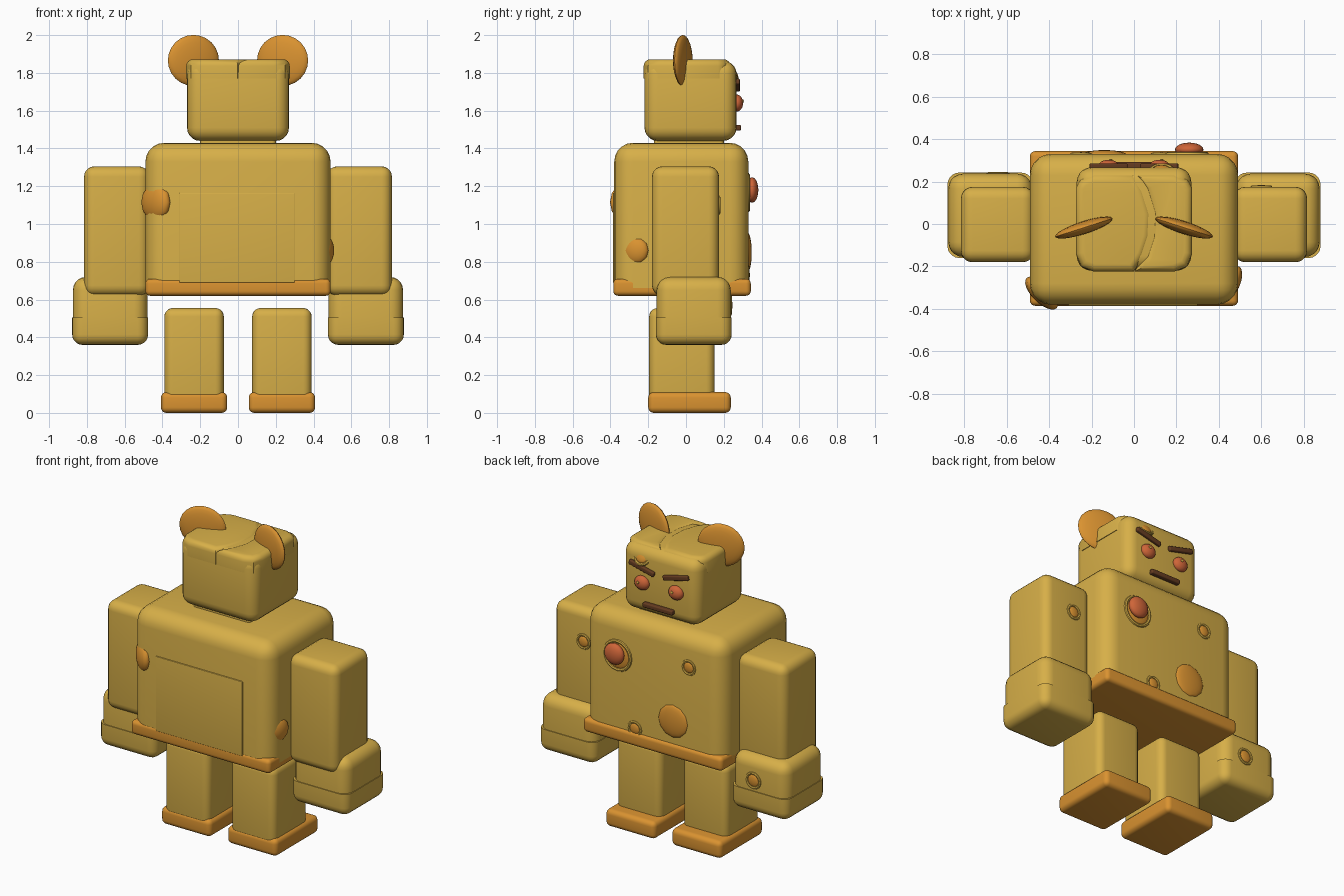
import bpy, bmesh, math
from mathutils import Vector, Matrix

cube = bpy.data.objects.get("Cube")
if cube:
    bpy.data.objects.remove(cube, do_unlink=True)


def material(name, rgb):
    m = bpy.data.materials.new(name)
    m.use_nodes = True
    m.diffuse_color = (*rgb, 1)
    m.node_tree.nodes["Principled BSDF"].inputs["Base Color"].default_value = (*rgb, 1)
    return m


YELLOW = material("mustard yellow", (0.68, 0.43, 0.065))
ORANGE = material("warm orange", (0.70, 0.29, 0.03))
RED = material("brick red", (0.62, 0.13, 0.04))
BROWN = material("dark brown", (0.13, 0.045, 0.015))


def finish(bm, name, mat):
    bmesh.ops.recalc_face_normals(bm, faces=bm.faces)
    mesh = bpy.data.meshes.new(name)
    bm.to_mesh(mesh)
    bm.free()
    mesh.materials.append(mat)
    for p in mesh.polygons:
        p.use_smooth = True
    mesh.set_sharp_from_angle(angle=math.radians(40))
    obj = bpy.data.objects.new(name, mesh)
    bpy.context.collection.objects.link(obj)
    return obj


def round_edges(bm, radius, flat=None):
    """Bevel all edges except those lying on the flat (top or bottom) end."""
    zs = [v.co.z for v in bm.verts]
    skip = {"top": max(zs), "bottom": min(zs)}.get(flat)
    edges = [e for e in bm.edges
             if skip is None or any(abs(v.co.z - skip) > 1e-5 for v in e.verts)]
    bmesh.ops.bevel(bm, geom=edges, offset=radius, segments=5, profile=0.5,
                    affect='EDGES', clamp_overlap=True)


def box(name, xs, ys, zs, radius, mat=YELLOW, flat=None, taper=0):
    bm = bmesh.new()
    bmesh.ops.create_cube(bm, size=1)
    for v in bm.verts:
        for i, (a, b) in enumerate((xs, ys, zs)):
            v.co[i] = b if v.co[i] > 0 else a
    outer = max(abs(x) for x in xs)
    for v in bm.verts:  # lean the outer side inward at the top
        if abs(v.co.x) == max(abs(w.co.x) for w in bm.verts) and v.co.z == zs[1] and taper:
            v.co.x -= math.copysign(taper, v.co.x)
            v.co.z -= 0.005
    for v in bm.verts:
        if taper and abs(v.co.x) == outer and v.co.z > zs[0] + 0.1:
            v.co.x -= math.copysign(taper, v.co.x)
    round_edges(bm, radius, flat)
    return finish(bm, name, mat)


def facing(pos, normal):
    return Matrix.Translation(pos) @ Vector(normal).to_track_quat('Z', 'Y').to_matrix().to_4x4()


def blob(name, pos, normal, rx, ry, depth, mat, sides=24):
    bm = bmesh.new()
    bmesh.ops.create_uvsphere(bm, u_segments=sides, v_segments=12, radius=1,
                              matrix=facing(pos, normal) @ Matrix.Diagonal((rx, ry, depth, 1)))
    return finish(bm, name, mat)


def rim(name, pos, normal, radius, thick):
    """Soft raised lip around a patch."""
    bm = bmesh.new()
    bmesh.ops.create_circle(bm, segments=8, radius=thick,
                            matrix=Matrix.Translation((radius, 0, 0)) @ Matrix.Rotation(math.pi / 2, 4, 'X'))
    bmesh.ops.spin(bm, geom=bm.verts[:] + bm.edges[:], cent=(0, 0, 0), axis=(0, 0, 1),
                   angle=math.tau, steps=20, use_merge=True)
    bm.transform(facing(pos, normal))
    return finish(bm, name, YELLOW)


def prism(name, outline, z0, z1, radius, mat=YELLOW):
    bm = bmesh.new()
    face = bm.faces.new([bm.verts.new((x, y, z0)) for x, y in outline])
    top = bmesh.ops.extrude_face_region(bm, geom=[face])["geom"]
    verts = [g for g in top if isinstance(g, bmesh.types.BMVert)]
    bmesh.ops.translate(bm, vec=(0, 0, z1 - z0), verts=verts)
    rims = [e for e in bm.edges if all(v.co.z > z1 - 1e-5 for v in e.verts)]
    bmesh.ops.bevel(bm, geom=rims, offset=radius, segments=4, profile=0.5,
                    affect='EDGES', clamp_overlap=True)
    return finish(bm, name, mat)


# Torso, waist plate and back panel
box("torso", (-0.49, 0.49), (-0.38, 0.33), (0.66, 1.43), 0.1, flat="bottom")
box("waist_plate", (-0.49, 0.49), (-0.385, 0.343), (0.62, 0.71), 0.025, ORANGE)
box("back_panel", (-0.31, 0.30), (-0.386, -0.37), (0.69, 1.165), 0.004)
box("neck", (-0.2, 0.2), (-0.17, 0.2), (1.40, 1.47), 0.02)

# Head with a parted cap
box("head", (-0.27, 0.27), (-0.22, 0.267), (1.44, 1.865), 0.07)
seam = [(0, 0.235), (0.05, 0.16), (0.085, 0.05), (0.08, -0.06), (0.05, -0.15), (0, -0.224)]
for side, name in ((1, "cap_left"), (-1, "cap_right")):
    corner = [(0.19, -0.224), (0.25, -0.2), (0.274, -0.14), (0.274, 0.17), (0.25, 0.21), (0.19, 0.235)]
    prism(name, [(x + side * 0.002, y) for x, y in seam] + [(side * x, y) for x, y in corner],
          1.77, 1.872, 0.035)

# Paired parts
for s, side in ((1, "left"), (-1, "right")):
    def span(a, b):
        return tuple(sorted((s * a, s * b)))

    blob("ear_" + side, (s * 0.236, -0.017, 1.866), (s * 0.32, 1, 0), 0.142, 0.135, 0.03, ORANGE)
    box("arm_" + side, span(0.47, 0.815), (-0.18, 0.175), (0.62, 1.305), 0.055, taper=0.09)
    box("hand_" + side, span(0.48, 0.874), (-0.155, 0.237), (0.50, 0.72), 0.07, flat="bottom")
    box("hand_end_" + side, span(0.476, 0.878), (-0.16, 0.242), (0.36, 0.505), 0.055, flat="top")
    box("leg_" + side, span(0.075, 0.39), (-0.195, 0.152), (0.05, 0.555), 0.045)
    box("foot_" + side, span(0.057, 0.408), (-0.2, 0.237), (0, 0.11), 0.03, ORANGE)

    # Face
    blob("eye_" + side, (s * 0.12, 0.27, 1.64), (0, 1, 0), 0.05, 0.045, 0.032, RED)
    blob("eye_glint_" + side, (s * 0.12 + 0.01, 0.301, 1.65), (0, 1, 0), 0.009, 0.009, 0.005, YELLOW, 10)
    brow = box("brow_" + side, (-0.09, 0.09), (-0.02, 0.02), (-0.015, 0.015), 0.007, BROWN)
    brow.location = (s * 0.12, 0.265, 1.735)
    brow.rotation_euler = (0, -s * 0.24, 0)
box("mouth", (-0.105, 0.105), (0.25, 0.292), (1.495, 1.525), 0.008, BROWN)

# Chest button
blob("chest_button", (0.26, 0.35, 1.18), (0, 1, 0), 0.067, 0.067, 0.033, RED)
blob("button_backing", (0.25, 0.327, 1.165), (0, 1, 0), 0.085, 0.085, 0.014, ORANGE)
rim("button_rim", (0.25, 0.328, 1.165), (0, 1, 0), 0.09, 0.012)

# Worn patches: name, position, normal, radius, bulge, has a lip
patches = [
    ("belly_patch", (-0.14, 0.326, 0.85), (0, 1, 0), 0.105, 0.022, False),
    ("chest_patch", (-0.25, 0.326, 1.22), (0, 1, 0), 0.036, 0.012, True),
    ("waist_patch", (0.13, 0.326, 0.73), (0, 1, 0), 0.036, 0.012, True),
    ("arm_patch", (0.60, 0.172, 1.10), (0, 1, 0), 0.036, 0.012, True),
    ("hand_patch", (-0.64, 0.234, 0.57), (0, 1, 0), 0.04, 0.012, True),
    ("head_patch", (0.13, 0.25, 1.80), (0, 1, 0.6), 0.045, 0.018, True),
    ("back_patch", (-0.435, -0.325, 1.115), (-1, -1, 0), 0.1, 0.045, False),
    ("side_patch", (0.468, -0.27, 0.86), (1, -0.35, 0), 0.075, 0.035, False),
]
for name, pos, normal, radius, bulge, lip in patches:
    blob(name, pos, normal, radius, radius, bulge, ORANGE, 12)
    if lip:
        rim(name + "_lip", pos, normal, radius + 0.006, 0.01)
